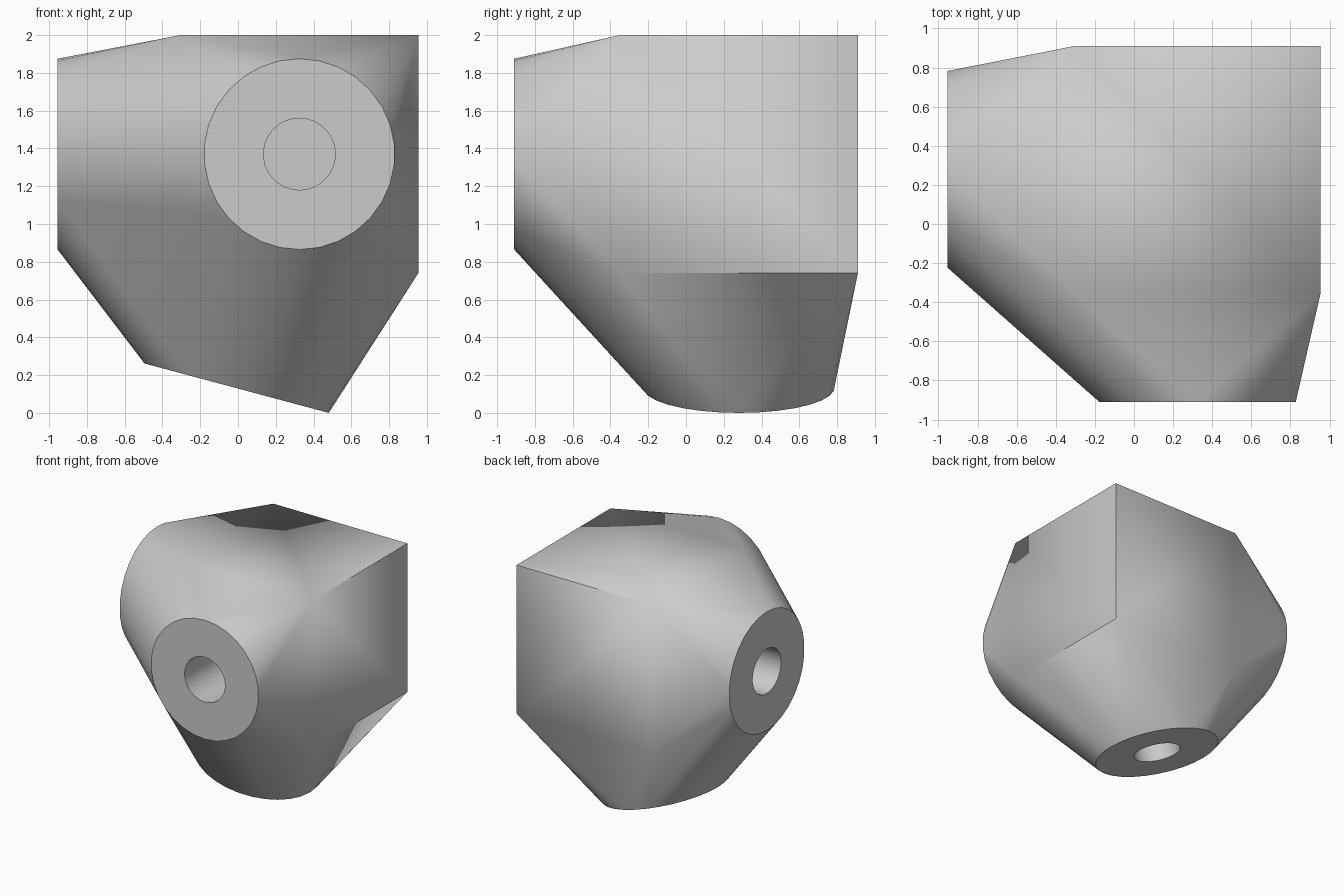
import bpy, bmesh, math
from mathutils import Vector, Matrix

old = bpy.data.objects.get("Cube")
if old:
    bpy.data.objects.remove(old, do_unlink=True)

CENTRE = Vector((0.325, 0.28, 1.37))
CUBE_SIZE = 1.26
SOCKET_R, HOLE_R, HOLE_DEPTH, SIDES = 0.505, 0.19, 0.75, 30
TILT = math.radians(15)

# Socket directions and their distance from the cube centre
SOCKETS = [
    (Vector((0, -1, 0)), 1.19),
    (Vector((-1, 0, 0)), 1.28),
    (Vector((-math.sin(TILT), 0, -math.cos(TILT))), 1.283),
]

grey = bpy.data.materials.new("light grey")
grey.use_nodes = True
colour = (0.6, 0.6, 0.6, 1)
grey.diffuse_color = colour
grey.node_tree.nodes["Principled BSDF"].inputs["Base Color"].default_value = colour


def placed(direction, distance):
    """Frame whose z axis points along direction, at distance from the centre."""
    turn = direction.to_track_quat('Z', 'Y').to_matrix().to_4x4()
    return Matrix.Translation(CENTRE + direction * distance) @ turn


def add_object(name, bm):
    bmesh.ops.recalc_face_normals(bm, faces=bm.faces)
    mesh = bpy.data.meshes.new(name)
    bm.to_mesh(mesh)
    bm.free()
    mesh.materials.append(grey)
    obj = bpy.data.objects.new(name, mesh)
    bpy.context.collection.objects.link(obj)
    return obj


# Connector body: hull around the cube and the three socket discs
bm = bmesh.new()
bmesh.ops.create_cube(bm, size=CUBE_SIZE, matrix=Matrix.Translation(CENTRE))
for direction, distance in SOCKETS:
    bmesh.ops.create_circle(bm, segments=SIDES, radius=SOCKET_R,
                            matrix=placed(direction, distance))
points = [v.co.copy() for v in bm.verts]
bm.clear()
for p in points:
    bm.verts.new(p)
hull = bmesh.ops.convex_hull(bm, input=bm.verts)
inside = {g for g in hull["geom_interior"] if isinstance(g, bmesh.types.BMVert)}
bmesh.ops.delete(bm, geom=list(inside), context='VERTS')
bmesh.ops.dissolve_limit(bm, angle_limit=math.radians(0.3),
                         verts=bm.verts, edges=bm.edges)
body = add_object("corner_connector", bm)
bpy.context.view_layer.objects.active = body
body.select_set(True)

# Blind rod holes, cut square to each socket face
for direction, distance in SOCKETS:
    bm = bmesh.new()
    bmesh.ops.create_cone(bm, cap_ends=True, segments=SIDES,
                          radius1=HOLE_R, radius2=HOLE_R, depth=2 * HOLE_DEPTH,
                          matrix=placed(direction, distance))
    cutter = add_object("hole_cutter", bm)
    cutter.hide_render = True
    cut = body.modifiers.new("rod_hole", 'BOOLEAN')
    cut.operation = 'DIFFERENCE'
    cut.solver = 'EXACT'
    cut.object = cutter
    bpy.ops.object.modifier_apply(modifier=cut.name)
    bpy.data.objects.remove(cutter, do_unlink=True)

bpy.ops.object.shade_smooth_by_angle(angle=math.radians(30))
